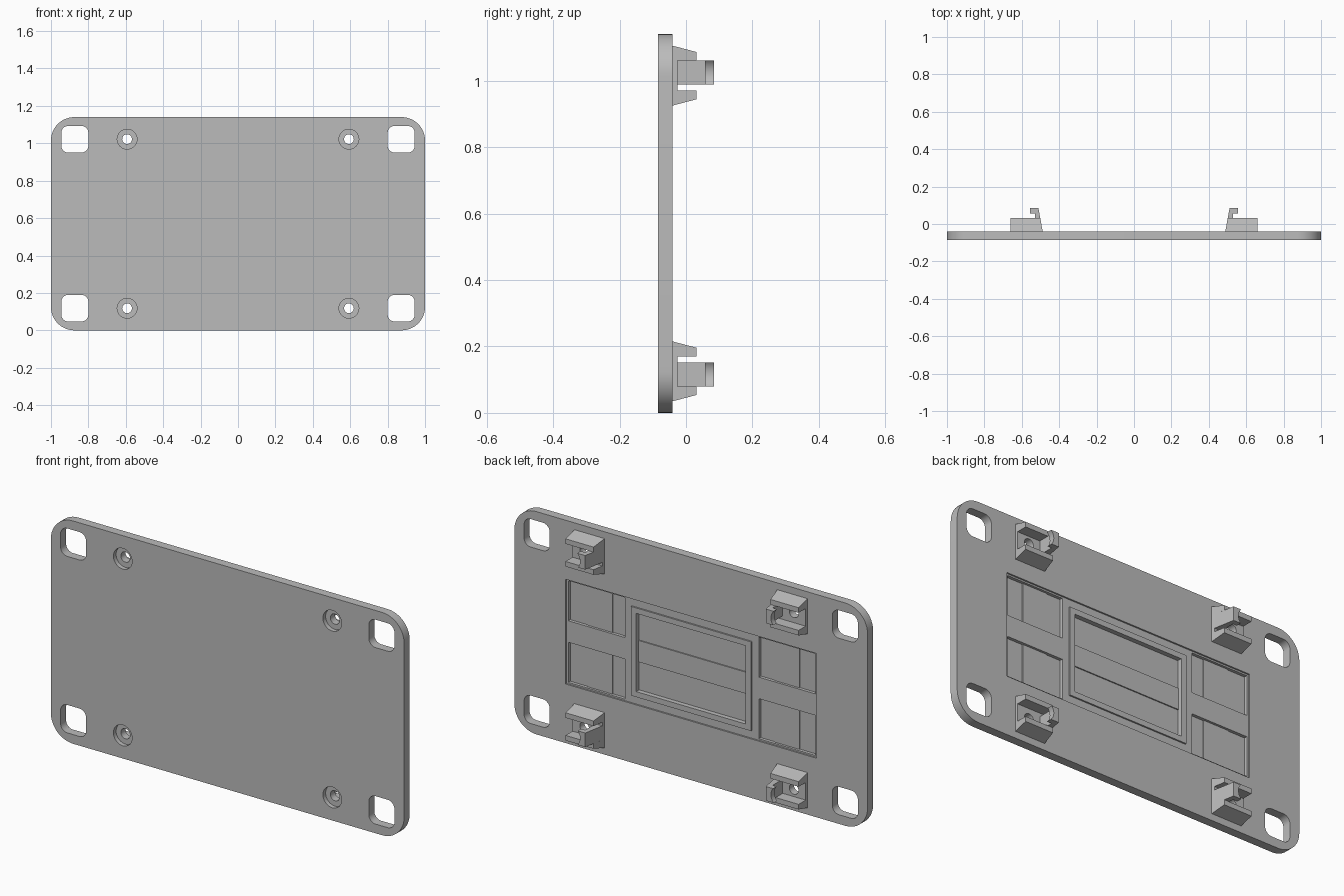
import bpy
import bmesh
from math import cos, sin, pi

old = bpy.data.objects.get("Cube")
if old:
    bpy.data.objects.remove(old)

MID = 0.57                     # mid height of the plate
FRONT, BACK = -0.085, -0.04    # plate faces

grey = bpy.data.materials.new("plain grey")
grey.use_nodes = True
grey.diffuse_color = (0.5, 0.5, 0.5, 1)
grey.node_tree.nodes["Principled BSDF"].inputs["Base Color"].default_value = (0.5, 0.5, 0.5, 1)


def loft(name, near, far, y0, y1, sx=1, sz=1):
    """Solid between two (x, z) outlines; sx and sz mirror it."""
    bm = bmesh.new()
    rings = []
    for outline, y in ((near, y0), (far, y1)):
        rings.append([bm.verts.new((x * sx, y, MID + (z - MID) * sz)) for x, z in outline])
    a, b = rings
    bm.faces.new(a)
    bm.faces.new(b[::-1])
    n = len(a)
    for i in range(n):
        j = (i + 1) % n
        bm.faces.new((a[i], b[i], b[j], a[j]))
    bmesh.ops.recalc_face_normals(bm, faces=bm.faces[:])
    mesh = bpy.data.meshes.new(name)
    bm.to_mesh(mesh)
    bm.free()
    mesh.materials.append(grey)
    obj = bpy.data.objects.new(name, mesh)
    bpy.context.collection.objects.link(obj)
    return obj


def rect(x0, x1, z0, z1):
    return [(x0, z0), (x1, z0), (x1, z1), (x0, z1)]


def round_rect(x0, x1, z0, z1, r, steps=8):
    pts = []
    corners = ((x1 - r, z1 - r), (x0 + r, z1 - r), (x0 + r, z0 + r), (x1 - r, z0 + r))
    for k, (cx, cz) in enumerate(corners):
        for i in range(steps + 1):
            t = pi / 2 * (k + i / steps)
            pts.append((cx + r * cos(t), cz + r * sin(t)))
    return pts


def circle(x, z, r, n=32):
    return [(x + r * cos(2 * pi * i / n), z + r * sin(2 * pi * i / n)) for i in range(n)]


def prism(name, outline, y0, y1, sx=1, sz=1):
    return loft(name, outline, outline, y0, y1, sx, sz)


def cut(target, cutter):
    mod = target.modifiers.new("cut", "BOOLEAN")
    mod.operation = "DIFFERENCE"
    mod.solver = "EXACT"
    mod.object = cutter
    bpy.context.view_layer.objects.active = target
    bpy.ops.object.modifier_apply(modifier=mod.name)
    bpy.data.objects.remove(cutter)


def smooth(obj):
    bpy.ops.object.select_all(action="DESELECT")
    obj.select_set(True)
    bpy.context.view_layer.objects.active = obj
    bpy.ops.object.shade_smooth_by_angle()


# Plate with a shallow band on the back
plate = prism("plate", round_rect(-1, 1, 0, 1.14, 0.125, 12), FRONT, BACK)
SHALLOW, DEEP = BACK - 0.008, BACK - 0.024
cut(plate, prism("band_cutter", rect(-0.71, 0.71, 0.302, 0.838), SHALLOW, 0))
cut(plate, prism("centre_cutter", rect(-0.31, 0.31, 0.37, 0.77), DEEP, 0))

SCREW = (0.593, 1.022)
quarters = [(sx, sz, f"{'left' if sx > 0 else 'right'}_{'upper' if sz > 0 else 'lower'}")
            for sx in (1, -1) for sz in (1, -1)]

for sx, sz, side in quarters:
    # Corner windows, screw holes, counterbores and back pockets
    cut(plate, prism("window", round_rect(0.80, 0.945, 0.95, 1.093, 0.038), -0.2, 0.2, sx, sz))
    cut(plate, prism("screw_hole", circle(*SCREW, 0.026), -0.2, 0.2, sx, sz))
    cut(plate, prism("counterbore", circle(*SCREW, 0.053), -0.2, FRONT + 0.022, sx, sz))
    cut(plate, prism("pocket", rect(0.379, 0.70, 0.625, 0.83), DEEP, 0, sx, sz))

    # Raised slat in each pocket
    prism("slat_" + side, rect(0.458, 0.60, 0.624, 0.831), DEEP - 0.003, DEEP + 0.004, sx, sz)

    # Clip: pad with screw hole, two guide blocks, arm and hook
    pad = loft("clip_pad_" + side, rect(0.488, 0.66, 0.925, 1.105),
               rect(0.491, 0.66, 0.929, 1.101), BACK, -0.025, sx, sz)
    cut(pad, prism("screw_hole", circle(*SCREW, 0.026), -0.2, 0.2, sx, sz))
    smooth(pad)
    loft("outer_guide_" + side, rect(0.491, 0.66, 1.06, 1.101),
         rect(0.501, 0.66, 1.06, 1.086), -0.025, 0.032, sx, sz)
    loft("inner_guide_" + side, rect(0.491, 0.66, 0.929, 0.97),
         rect(0.501, 0.66, 0.944, 0.97), -0.025, 0.032, sx, sz)
    loft("clip_arm_" + side, rect(0.491, 0.53, 0.988, 1.06),
         rect(0.506, 0.53, 0.988, 1.06), -0.025, 0.057, sx, sz)
    hook = loft("clip_hook_" + side, rect(0.506, 0.556, 0.988, 1.06),
                rect(0.511, 0.556, 0.988, 1.06), 0.057, 0.085, sx, sz)
    cut(hook, prism("driver_clearance", circle(*SCREW, 0.053), 0, 0.2, sx, sz))
    smooth(hook)

smooth(plate)

# Raised frame round the centre recess, and its middle rail
frame = prism("centre_frame", rect(-0.34, 0.34, 0.342, 0.798), SHALLOW - 0.002, BACK)
cut(frame, prism("frame_opening", rect(-0.31, 0.31, 0.37, 0.77), -0.2, 0.2))
prism("centre_rail", rect(-0.311, 0.311, 0.515, 0.625), DEEP - 0.003, DEEP + 0.006)
